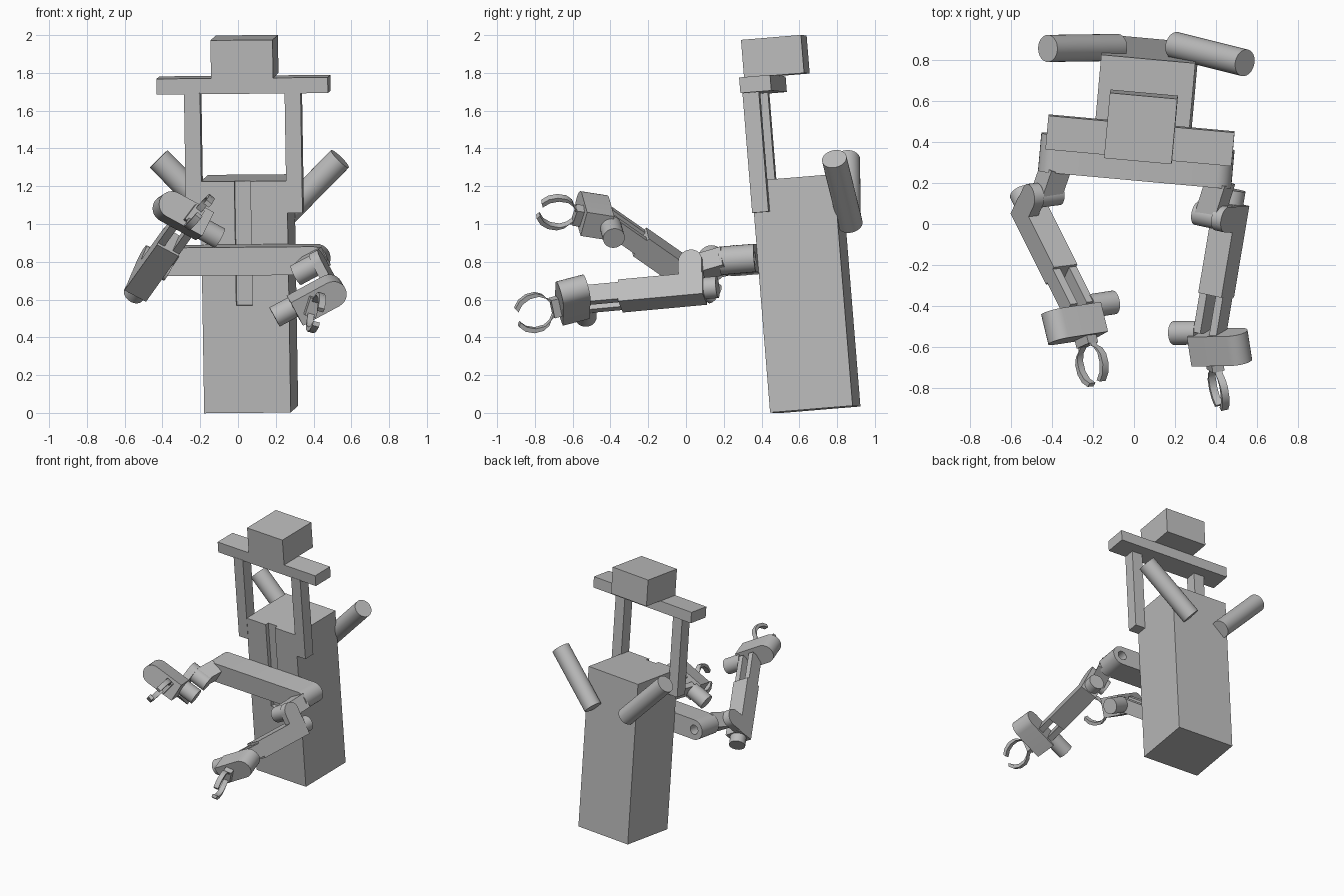
import bpy, bmesh
from math import sin, cos, pi, radians
from mathutils import Matrix, Vector

if "Cube" in bpy.data.objects:
    bpy.data.objects.remove(bpy.data.objects["Cube"])

grey = bpy.data.materials.new("plain_grey")
grey.use_nodes = True
COLOUR = (0.5, 0.5, 0.5, 1)
grey.diffuse_color = COLOUR
grey.node_tree.nodes["Principled BSDF"].inputs["Base Color"].default_value = COLOUR


def prism(name, frame, outline, axes, lo, hi, smooth=False):
    """Extrude a 2D outline lying in two frame axes along the third."""
    k = 3 - sum(axes)
    bm = bmesh.new()
    rings = []
    for depth in (lo, hi):
        ring = []
        for p in outline:
            co = Vector((0, 0, 0))
            co[axes[0]], co[axes[1]], co[k] = p[0], p[1], depth
            ring.append(bm.verts.new(frame @ co))
        rings.append(ring)
    n = len(outline)
    for ring in rings:
        bm.faces.new(ring)
    for i in range(n):
        j = (i + 1) % n
        bm.faces.new((rings[0][i], rings[0][j], rings[1][j], rings[1][i]))
    bmesh.ops.recalc_face_normals(bm, faces=bm.faces)
    mesh = bpy.data.meshes.new(name)
    bm.to_mesh(mesh)
    bm.free()
    mesh.materials.append(grey)
    obj = bpy.data.objects.new(name, mesh)
    bpy.context.scene.collection.objects.link(obj)
    if smooth:
        bpy.ops.object.select_all(action='DESELECT')
        obj.select_set(True)
        bpy.context.view_layer.objects.active = obj
        bpy.ops.object.shade_smooth_by_angle(angle=radians(35))
    return obj


def box(name, frame, x, y, z):
    rect = [(x[0], y[0]), (x[1], y[0]), (x[1], y[1]), (x[0], y[1])]
    return prism(name, frame, rect, (0, 1), *z)


def disc(r, cx=0, cy=0, n=32):
    return [(cx + r * cos(2 * pi * i / n), cy + r * sin(2 * pi * i / n)) for i in range(n)]


def capsule(a, b, r, mid=0, round_start=False, flip=1):
    """Strip from a to b with a round far end and an optional round near end."""
    arc = [(-pi / 2 + pi * i / 14) for i in range(15)]
    pts = [(b - r + r * cos(t), mid + r * sin(t)) for t in arc]
    if round_start:
        pts += [(a + r - r * cos(t), mid - r * sin(t)) for t in arc]
    else:
        pts += [(a, mid + r), (a, mid - r)]
    return [(p[0] * flip, p[1]) for p in pts]


def cut(target, cutter):
    cutter.hide_render = True
    cutter.hide_viewport = True
    mod = target.modifiers.new("cut", 'BOOLEAN')
    mod.operation = 'DIFFERENCE'
    mod.object = cutter


def make_frame(origin, side, forward):
    """Frame with x along side, -y along forward and z upward."""
    f = Vector(forward).normalized()
    u = Vector(side)
    u = (u - f * u.dot(f)).normalized()
    v = f.cross(u)
    m = Matrix((u, -f, v)).transposed().to_4x4()
    return Matrix.Translation(origin) @ m


# Leaning trunk frame: origin at the bottom front middle
trunk = (Matrix.Translation((0.05, 0.466, 0)) @ Matrix.Rotation(radians(-5.2), 4, 'Z')
         @ Matrix.Rotation(radians(-0.5), 4, 'Y') @ Matrix.Rotation(radians(4.7), 4, 'X'))

body = box("body", trunk, (-0.23, 0.23), (0, 0.44), (0, 1.23))
cut(body, box("rail_cutter", trunk, (-0.05, 0.035), (-0.05, 0.03), (0.57, 1.3)))

# Frame carrying the head
for side, x in (("right", (-0.31, -0.225)), ("left", (0.225, 0.31))):
    box(side + "_post", trunk, x, (-0.002, 0.085), (1.06, 1.70))
box("upper_crossbar", trunk, (-0.455, 0.455), (0, 0.165), (1.695, 1.778))
box("head", trunk, (-0.165, 0.165), (0, 0.32), (1.778, 1.98))

# Lower bar with rounded, bored ends
bar = prism("shoulder_bar", trunk, [(x, z + 0.82) for x, z in capsule(-0.49, 0.455, 0.075, 0, True)],
            (0, 2), -0.185, 0.0, True)
for x in (-0.415, 0.38):
    cut(bar, prism("bore_cutter", trunk, disc(0.035, x, 0.82), (0, 2), -0.08, 0.05))

# Tubes on the back
for side, low, high in (("right", (-0.08, 0.86, 1.0), (-0.42, 0.855, 1.345)),
                        ("left", (0.2, 0.87, 1.0), (0.54, 0.785, 1.345))):
    axis = Vector(high) - Vector(low)
    tube = make_frame(low, (0, 1, 0), axis)
    prism(side + "_back_tube", tube, disc(0.066), (0, 2), -axis.length, 0, True)


def build_arm(side, s, shoulder, rear, u, forward, hand_dir, wrist_at, twist):
    arm = make_frame(rear, u, forward)
    w = 0.065

    # Forearm with its rear motor, elbow ear and elbow drum
    box(side + "_forearm", arm, (-w, w), (-0.455, 0), (-w, w))
    prism(side + "_forearm_motor", arm, disc(0.058), (0, 2), -0.02, 0.068, True)
    ear = [(y, z) for z, y in capsule(-w, 0.205, 0.063, -0.068)]
    prism(side + "_elbow_ear", arm, ear, (1, 2), s * 0.012, s * w, True)
    prism(side + "_elbow_drum", arm, disc(0.058, -0.068, 0.14), (1, 2), s * -0.105, s * 0.06, True)

    # Link between shoulder bar and elbow
    pivot = arm @ Vector((s * -0.035, -0.068, 0.14))
    reach = Vector(shoulder) - pivot
    link = make_frame(shoulder, u, -reach)
    box(side + "_shoulder_link", link, (-0.055, 0.055), (-reach.length, 0.02), (-0.055, 0.055))

    # Fork holding the wrist
    for name, a, b in (("inner", -w, -0.025), ("outer", 0.025, w)):
        box(side + "_fork_" + name, arm, (s * a, s * b), (-wrist_at - 0.01, -0.45), (-0.05, 0.05))

    # Wrist housing and motor
    hand = make_frame(arm @ Vector((0, -wrist_at, 0)), u, hand_dir)
    prism(side + "_wrist_housing", hand, capsule(-0.09, 0.2, 0.072, 0, False, s),
          (0, 2), -0.15, 0.0, True)
    prism(side + "_wrist_motor", hand, disc(0.058), (1, 2), s * -0.2, s * -0.06, True)

    # Gripper with two curved fingers
    grip = hand @ Matrix.Rotation(radians(twist), 4, 'Y')
    box(side + "_palm", grip, (-0.03, 0.03), (-0.19, -0.14), (-0.05, 0.05))
    path = [(0.17, 0.03), (0.205, 0.045), (0.225, 0.075), (0.26, 0.095),
            (0.31, 0.095), (0.355, 0.075), (0.385, 0.04)]
    outline = [(-y, z + 0.011) for y, z in path]
    outline += [(-y + 0.012, z - 0.011) for y, z in reversed(path)]
    for name, sign in (("upper", 1), ("lower", -1)):
        finger = [(y, sign * z) for y, z in outline]
        prism(f"{side}_{name}_finger", grip, finger, (1, 2), -0.018, 0.018, True)


build_arm("left", 1, (0.415, 0.19, 0.805), (0.475, 0.1, 0.66), (0.88, 0, 0.47),
          (-0.165, -0.98, -0.09), (0.15, -0.96, -0.25), 0.64, 45)
build_arm("right", -1, (-0.39, 0.25, 0.81), (-0.525, 0.10, 0.665), (0.87, 0.12, -0.47),
          (0.38, -0.76, 0.53), (0.23, -0.96, 0.15), 0.67, 10)
